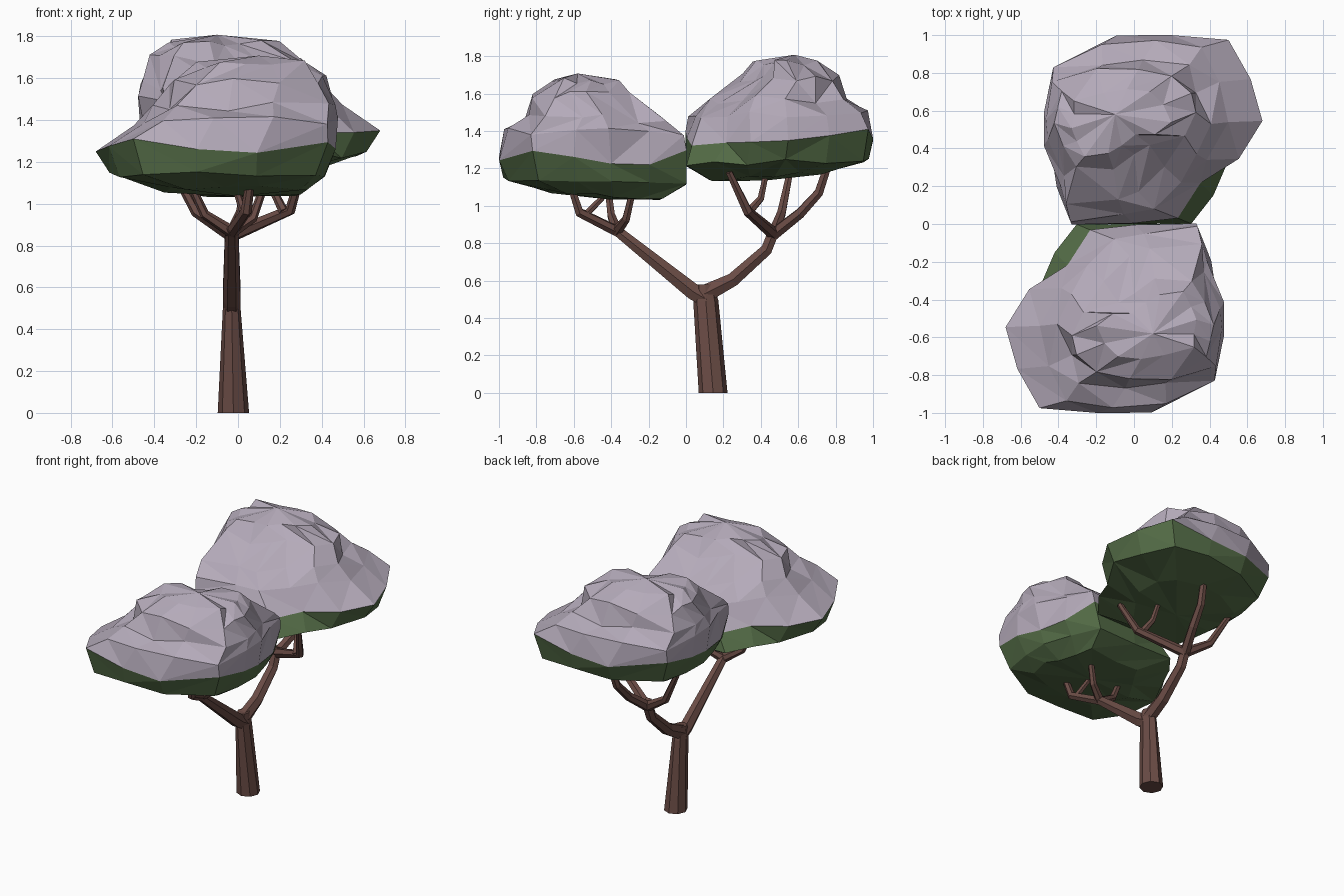
import bpy, bmesh, random
from math import cos, sin, tau
from mathutils import Vector

if "Cube" in bpy.data.objects:
    bpy.data.objects.remove(bpy.data.objects["Cube"])


def material(name, rgb):
    m = bpy.data.materials.new(name)
    m.diffuse_color = (*rgb, 1)
    m.use_nodes = True
    m.node_tree.nodes["Principled BSDF"].inputs["Base Color"].default_value = m.diffuse_color
    return m


BARK = material("brown bark", (0.145, 0.072, 0.060))
GREEN = material("dark green", (0.088, 0.150, 0.062))
BLOSSOM = material("pale mauve", (0.46, 0.405, 0.49))


def finish(name, bm, mats):
    bmesh.ops.recalc_face_normals(bm, faces=bm.faces)
    me = bpy.data.meshes.new(name)
    bm.to_mesh(me)
    bm.free()
    for m in mats:
        me.materials.append(m)
    ob = bpy.data.objects.new(name, me)
    bpy.context.collection.objects.link(ob)
    return ob


def limb(name, path, sides=6):
    """Tapered faceted tube; path holds (x, y, z, radius) and optionally a separate radius across x."""
    bm = bmesh.new()
    pts = [Vector(p[:3]) for p in path]
    rings = []
    for i, p in enumerate(pts):
        d = pts[min(i + 1, len(pts) - 1)] - pts[max(i - 1, 0)]
        if i == 0 and p.z == 0:
            d = Vector((0, 0, 1))          # flat foot on the ground
        q = Vector((0, 0, 1)).rotation_difference(d)
        r, rx = path[i][3], path[i][-1]
        rings.append([bm.verts.new(p + q @ Vector((rx * cos(tau * k / sides), r * sin(tau * k / sides), 0)))
                      for k in range(sides)])
    for a, b in zip(rings, rings[1:]):
        for k in range(sides):
            j = (k + 1) % sides
            bm.faces.new((a[k], a[j], b[j], b[k]))
    bm.faces.new(rings[0])
    bm.faces.new(rings[-1])
    return finish(name, bm, [BARK])


# Trunk and the two main boughs
limb("trunk", [(-0.022, 0.145, 0, 0.077, 0.075), (-0.03, 0.106, 0.49, 0.067, 0.043),
               (-0.03, 0.103, 0.58, 0.045, 0.04)], 8)
limb("front_bough", [(-0.03, 0.11, 0.50, 0.05, 0.042), (-0.03, 0.04, 0.54, 0.05, 0.042),
                     (-0.03, -0.36, 0.86, 0.032), (-0.03, -0.40, 0.885, 0.026)])
limb("back_bough", [(-0.03, 0.10, 0.53, 0.055, 0.042), (-0.03, 0.25, 0.605, 0.042),
                    (-0.03, 0.43, 0.765, 0.036), (-0.03, 0.48, 0.89, 0.034)])

# Twigs reaching into the crowns
F, B = (-0.03, -0.37, 0.865, 0.03), (-0.03, 0.47, 0.85, 0.034)
twigs = {
    "front_twig_outer": [F, (0.04, -0.57, 0.965, 0.027), (0.06, -0.62, 1.12, 0.02)],
    "front_twig_fork": [(0.03, -0.54, 0.95, 0.02), (0.0, -0.45, 1.04, 0.017), (-0.01, -0.43, 1.12, 0.015)],
    "front_twig_left": [F, (-0.16, -0.40, 0.95, 0.023), (-0.24, -0.42, 1.12, 0.018)],
    "front_twig_inner": [F, (0.07, -0.32, 0.93, 0.023), (0.13, -0.28, 1.1, 0.018)],
    "back_twig_outer": [B, (0.02, 0.61, 0.96, 0.03), (0.04, 0.71, 1.07, 0.027), (0.06, 0.77, 1.25, 0.022)],
    "back_twig_right": [B, (0.25, 0.33, 0.97, 0.027), (0.31, 0.23, 1.18, 0.019)],
    "back_twig_fork": [(0.22, 0.33, 0.96, 0.024), (0.18, 0.40, 1.04, 0.02), (0.15, 0.43, 1.18, 0.016)],
    "back_twig_left": [B, (-0.2, 0.51, 0.96, 0.026), (-0.33, 0.56, 1.2, 0.018)],
}
for name, path in twigs.items():
    limb(name, path)

# Crown outline seen from above, with the height of the colour edge; stacked levels reuse it
OUTLINE = [(-0.3, 0, 1.22), (0, -0.01, 1.27), (0.33, 0, 1.3), (0.4, -0.2, 1.23), (0.45, -0.4, 1.22),
           (0.47, -0.6, 1.27), (0.42, -0.82, 1.3), (0.1, -0.99, 1.25), (-0.2, -1, 1.27), (-0.5, -0.97, 1.3),
           (-0.61, -0.77, 1.27), (-0.68, -0.56, 1.25), (-0.55, -0.35, 1.25), (-0.42, -0.17, 1.23)]
LEVELS = [  # z, x0, x1, y0, y1, tilt along y, jitter
    (1.06, -0.36, 0.32, -0.74, -0.13, -0.07, 0.012),
    (1.135, -0.62, 0.42, -0.97, 0.0, -0.02, 0.014),
    (None, -0.68, 0.47, -1.0, 0.01, 0, 0.01),
    (1.395, -0.52, 0.47, -0.98, -0.03, 0.0, 0.025),
    (1.47, -0.40, 0.45, -0.87, -0.13, 0.0, 0.028),
    (1.59, -0.34, 0.42, -0.81, -0.31, -0.02, 0.028),
    (1.665, -0.18, 0.33, -0.70, -0.37, -0.03, 0.018),
]


def crown(name, turn, lift, seed):
    rnd = random.Random(seed)
    bm = bmesh.new()
    rings = []
    for i, (z, x0, x1, y0, y1, tilt, jit) in enumerate(LEVELS):
        ring = []
        for px, py, edge in OUTLINE:
            x = x0 + (x1 - x0) * (px + 0.68) / 1.15
            y = y0 + (y1 - y0) * (py + 1)
            if px < -0.2 and py > -0.2:    # inner corner: green rim juts out past the blossom
                x, y = (x - 0.03, y) if i == 1 else (x + 0.07, y - 0.05) if i > 1 else (x, y)
            j = [rnd.uniform(-jit, jit) for _ in range(3)]
            x, y = max(-0.68, x + j[0]), max(-1.0, min(0.03, y + j[1]))
            ring.append(bm.verts.new((x, y, (z or edge) + tilt * (y + 0.5) + j[2])))
        rings.append(ring)
    n = len(OUTLINE)
    for i, (a, b) in enumerate(zip(rings, rings[1:])):
        for k in range(n):
            j = (k + 1) % n
            if rnd.random() < 0.5:
                tris = ((a[k], a[j], b[j]), (a[k], b[j], b[k]))
            else:
                tris = ((a[k], a[j], b[k]), (a[j], b[j], b[k]))
            for t in tris:
                bm.faces.new(t).material_index = 0 if i < 2 else 1   # green below, blossom above
    for ring, tip, mat in ((rings[0], (0.0, -0.42, 1.035), 0), (rings[-1], (0.1, -0.58, 1.708), 1)):
        v = bm.verts.new(tip)
        for k in range(n):
            bm.faces.new((ring[k], ring[(k + 1) % n], v)).material_index = mat
    # the back crown is the front one turned half round and raised
    for v in bm.verts:
        v.co = Vector((v.co.x * turn, v.co.y * turn, v.co.z + lift))
    finish(name, bm, [GREEN, BLOSSOM])


crown("front_crown", 1, 0.0, 4)
crown("back_crown", -1, 0.1, 4)
